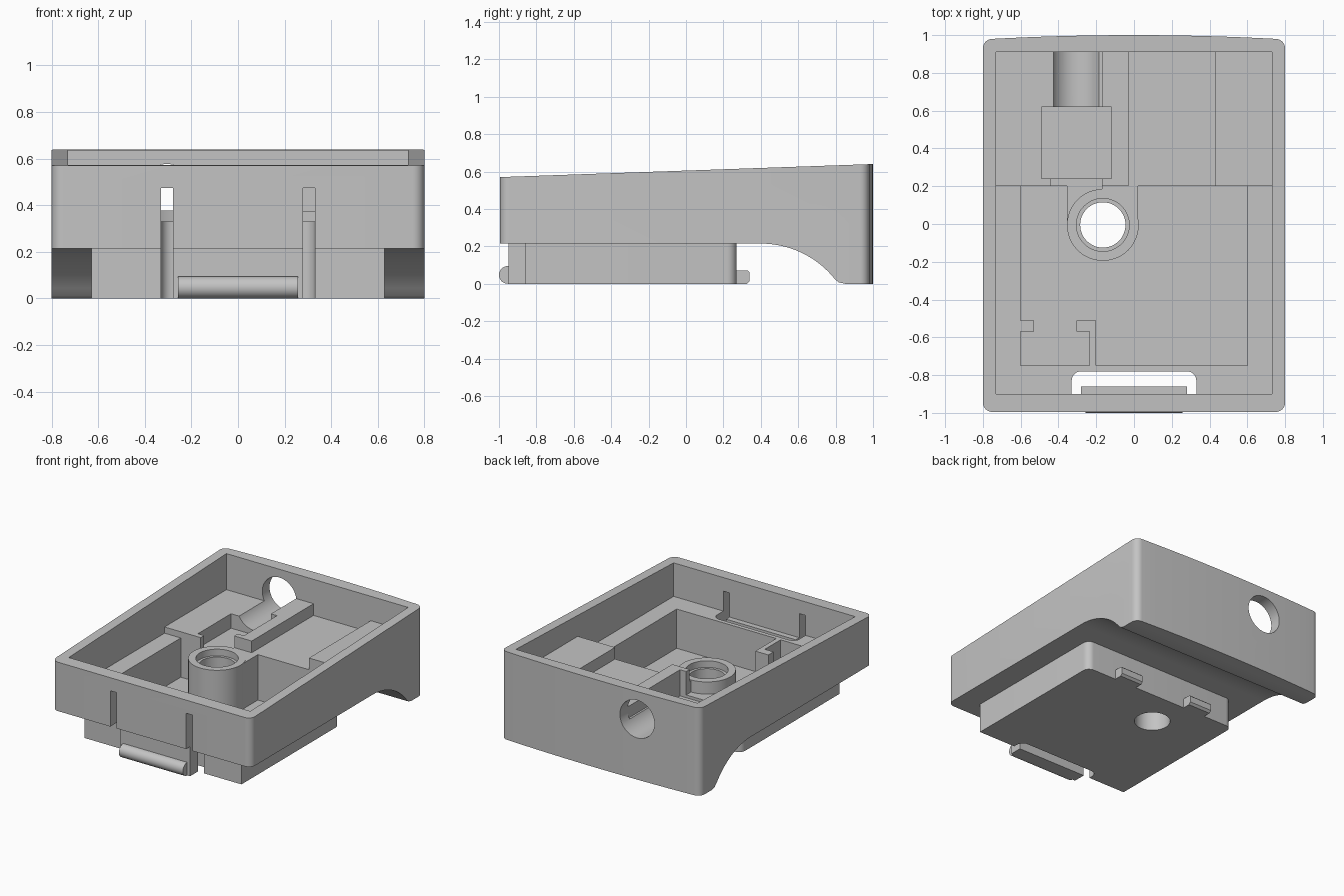
import bpy, bmesh, math

old = bpy.data.objects.get("Cube")
if old:
    bpy.data.objects.remove(old, do_unlink=True)

grey = bpy.data.materials.new("light_grey_plastic")
grey.use_nodes = True
GREY = (0.55, 0.55, 0.55, 1)
grey.diffuse_color = GREY
grey.node_tree.nodes["Principled BSDF"].inputs["Base Color"].default_value = GREY


def prism(name, outline, low, high, axis="z"):
    """Extrude an outline: (x, y) along z, (y, z) along x, or (x, z) along y."""
    place = {"z": lambda a, b, c: (a, b, c),
             "x": lambda a, b, c: (c, a, b),
             "y": lambda a, b, c: (a, c, b)}[axis]
    bm = bmesh.new()
    face = bm.faces.new([bm.verts.new(place(a, b, low)) for a, b in outline])
    top = bmesh.ops.extrude_face_region(bm, geom=[face])
    for v in top["geom"]:
        if isinstance(v, bmesh.types.BMVert):
            v.co["xyz".index(axis)] = high
    bmesh.ops.recalc_face_normals(bm, faces=bm.faces)
    mesh = bpy.data.meshes.new(name)
    bm.to_mesh(mesh)
    bm.free()
    mesh.materials.append(grey)
    ob = bpy.data.objects.new(name, mesh)
    bpy.context.collection.objects.link(ob)
    return ob


def box(name, x0, x1, y0, y1, z0, z1):
    return prism(name, [(x0, y0), (x1, y0), (x1, y1), (x0, y1)], z0, z1)


def arc(cx, cy, r, start, end, steps=8):
    angles = [math.radians(start + (end - start) * i / steps) for i in range(steps + 1)]
    return [(cx + r * math.cos(a), cy + r * math.sin(a)) for a in angles]


def disc(cx, cy, r, steps=48):
    return arc(cx, cy, r, 0, 360, steps)[:-1]


def combine(target, other, operation):
    mod = target.modifiers.new(operation.lower(), "BOOLEAN")
    mod.operation, mod.solver, mod.object = operation, "EXACT", other
    bpy.context.view_layer.objects.active = target
    bpy.ops.object.modifier_apply(modifier=mod.name)
    bpy.data.objects.remove(other, do_unlink=True)


def add(other):
    combine(housing, other, "UNION")


def cut(other):
    combine(housing, other, "DIFFERENCE")


# Housing: rounded plan with a gently bowed back
R = 0.05
bow = [(0.75 - 1.5 * i / 16, 1 - 0.02 * (1 - i / 8) ** 2) for i in range(1, 16)]
plan = (arc(-0.75, -0.945, R, 180, 270) + arc(0.75, -0.945, R, 270, 360)
        + arc(0.75, 0.93, R, 0, 90) + bow + arc(-0.75, 0.93, R, 90, 180))
housing = prism("housing", plan, -0.1, 0.8)

# Sloping top and the hollow curve under the back foot
side = ([(-1.1, 0.215)] + arc(0.4, -0.292, 0.507, 90, 39, 20)
        + [(0.815, 0.008), (0.85, 0), (1.1, 0), (1.1, 0.6435), (-1.1, 0.5665)])
combine(housing, prism("side_profile", side, -1, 1, "x"), "INTERSECT")

# Lower block with rounded back corners
add(prism("lower_block", [(-0.63, -0.86), (0.63, -0.86)] + arc(0.58, 0.22, R, 0, 90)
          + arc(-0.58, 0.22, R, 90, 180), 0, 0.26))

# Tray recess, raised back floor and deep pocket
cut(box("front_recess", -0.73, 0.73, -0.9, 0.2, 0.33, 0.9))
cut(box("back_recess", -0.73, 0.73, 0.15, 0.91, 0.375, 0.9))
cut(box("deep_pocket", -0.6, 0.6, -0.75, 0.2, 0.045, 0.5))

# Raised blocks on the back floor
add(box("channel_bar", -0.17, -0.03, 0.2, 0.94, 0.3, 0.46))
add(box("corner_slab", 0.43, 0.76, 0.2, 0.94, 0.3, 0.46))

# Cable path: jack recess, neck, round channel and hole in the back
add(box("hub_bridge", -0.355, 0.02, -0.005, 0.25, 0.02, 0.375))
cut(box("jack_recess", -0.49, -0.12, 0.24, 0.62, 0.27, 0.6))
cut(box("neck", -0.44, -0.17, 0.19, 0.25, 0.29, 0.6))
cut(box("bridge_groove", -0.4, -0.17, -0.1, 0.2, 0.29, 0.6))
cut(prism("cable_hole", disc(-0.305, 0.44, 0.137), 0.6, 1.1, "y"))

# Screw hub with a stepped hole
add(prism("hub", disc(-0.165, -0.005, 0.19), 0.02, 0.378))
cut(prism("hub_counterbore", disc(-0.165, -0.005, 0.14), 0.33, 0.6))
cut(prism("hub_hole", disc(-0.165, -0.005, 0.12), -0.1, 0.6))

# Small retaining ribs in the pocket
add(box("rib_wall", -0.235, -0.2, -0.77, -0.51, 0.03, 0.33))
add(box("rib_lip", -0.305, -0.21, -0.57, -0.51, 0.03, 0.33))
add(box("rib_stub", -0.615, -0.53, -0.57, -0.51, 0.03, 0.33))

# Opening and slots around the spring latch
cut(prism("latch_opening", [(-0.33, -0.9), (0.33, -0.9)] + arc(0.28, -0.83, R, 0, 90)
          + arc(-0.28, -0.83, R, 90, 180), -0.1, 0.5))
for s in (-1, 1):
    x0, x1 = sorted((s * 0.28, s * 0.33))
    cut(box("latch_slot", x0, x1, -1.1, -0.85, -0.1, 0.475))

# Spring latch with a rounded bead
latch = box("latch_tongue", -0.28, 0.28, -0.95, -0.86, 0, 0.3)
bead = prism("latch_bead", [(-0.94, 0)] + arc(-0.9525, 0.0475, 0.0475, 270, 90, 14)
             + [(-0.94, 0.095)], -0.257, 0.257, "x")

# Hook tabs at the back of the lower block
tabs = [prism("hook_tab", [(0.25, 0.0), (0.325, 0.0), (0.34, 0.015), (0.34, 0.06),
                           (0.33, 0.07), (0.25, 0.07)], s * 0.3 - 0.09, s * 0.3 + 0.09, "x")
        for s in (-1, 1)]

# Smooth curves, crisp edges
for ob in [housing, latch, bead] + tabs:
    bpy.ops.object.select_all(action="DESELECT")
    ob.select_set(True)
    bpy.context.view_layer.objects.active = ob
    bpy.ops.object.shade_smooth_by_angle(angle=math.radians(25))
